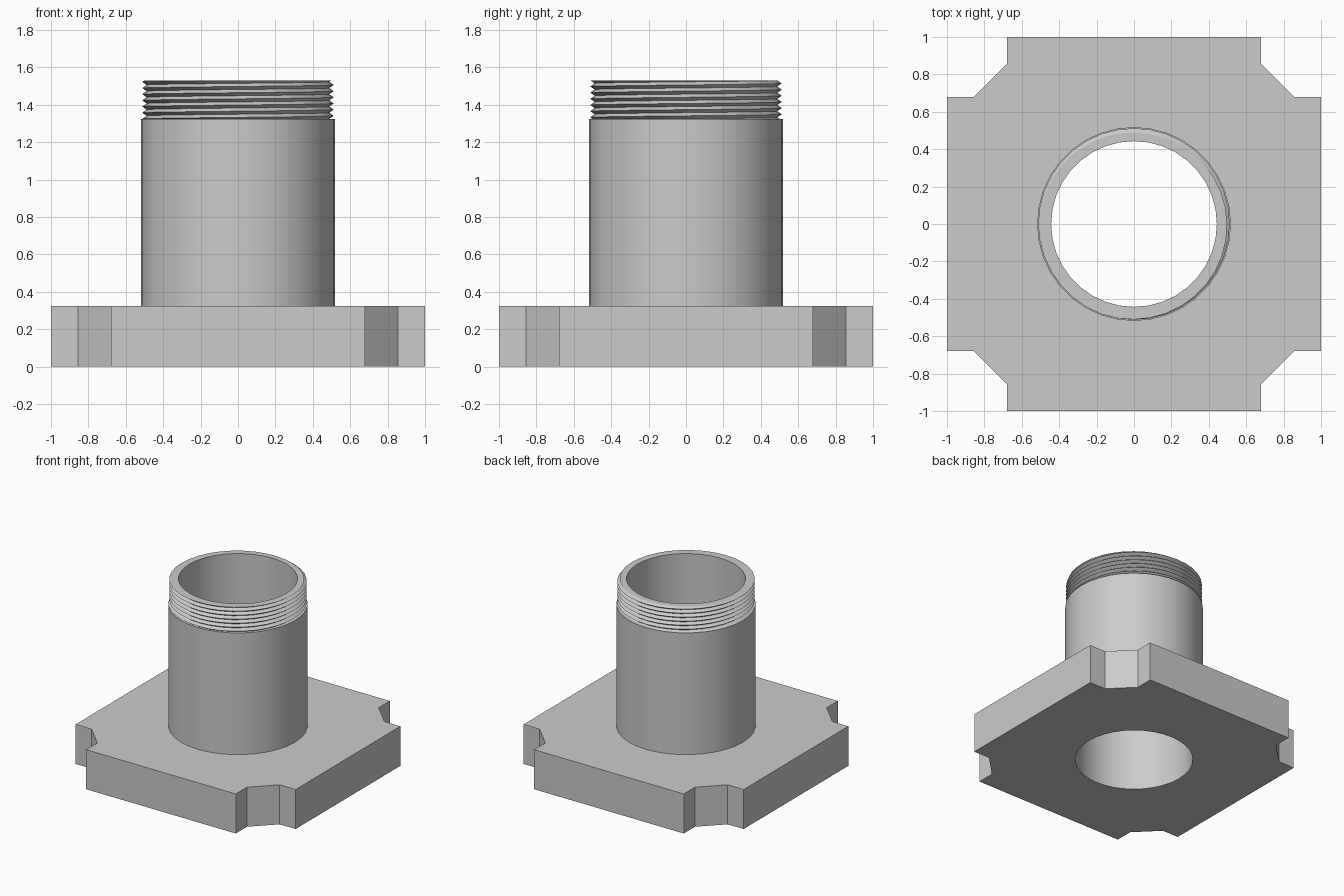
import bpy, bmesh
from math import sin, cos, pi, radians

cube = bpy.data.objects.get("Cube")
if cube:
    bpy.data.objects.remove(cube)

SEGMENTS = 36
BORE = 0.443
BODY = 0.518
PLATE_TOP, SHOULDER, TOP = 0.325, 1.325, 1.53
ROOT, CREST, PITCH = 0.488, 0.512, 0.033

steel = bpy.data.materials.new("grey steel")
steel.use_nodes = True
steel.diffuse_color = (0.6, 0.6, 0.6, 1)
steel.node_tree.nodes["Principled BSDF"].inputs["Base Color"].default_value = (0.6, 0.6, 0.6, 1)


def finish(bm, name):
    bmesh.ops.recalc_face_normals(bm, faces=bm.faces)
    mesh = bpy.data.meshes.new(name)
    bm.to_mesh(mesh)
    bm.free()
    mesh.materials.append(steel)
    obj = bpy.data.objects.new(name, mesh)
    bpy.context.collection.objects.link(obj)
    bpy.ops.object.select_all(action='DESELECT')
    obj.select_set(True)
    bpy.context.view_layer.objects.active = obj
    bpy.ops.object.shade_smooth_by_angle(angle=radians(25))
    return obj


def loop(bm, points):
    verts = [bm.verts.new((x, y, 0)) for x, y in points]
    for a, b in zip(verts, verts[1:] + verts[:1]):
        bm.edges.new((a, b))


# Base plate: square with notched, chamfered corners and a round bore
outline = []
corner = [(1, 0.68), (0.855, 0.68), (0.68, 0.855), (0.68, 1)]
for quarter in range(4):
    outline += corner
    corner = [(-y, x) for x, y in corner]
circle = [(BORE * cos(2 * pi * i / SEGMENTS), BORE * sin(2 * pi * i / SEGMENTS))
          for i in range(SEGMENTS)]
bm = bmesh.new()
loop(bm, outline)
loop(bm, circle)
bmesh.ops.triangle_fill(bm, edges=bm.edges[:], use_beauty=True)
top = bmesh.ops.extrude_face_region(bm, geom=bm.faces[:])["geom"]
bmesh.ops.translate(bm, vec=(0, 0, PLATE_TOP),
                    verts=[g for g in top if isinstance(g, bmesh.types.BMVert)])
finish(bm, "base_plate")


# Pipe: plain body and a helical thread on the upper end
def thread_radius(z, turn):
    phase = ((z - SHOULDER) / PITCH - turn) % 1
    return ROOT + (CREST - ROOT) * (1 - abs(2 * phase - 1))


def pipe_section(turn):
    section = [(BORE, PLATE_TOP), (BODY, PLATE_TOP), (BODY, SHOULDER)]
    for k in range(-2, 15):
        z = SHOULDER + PITCH * (turn + k / 2)
        z = min(max(z, SHOULDER), TOP)
        section.append((thread_radius(z, turn), z))
    return section + [(BORE, TOP), (BORE, PLATE_TOP)]


bm = bmesh.new()
columns = []
for i in range(SEGMENTS + 1):
    turn = i / SEGMENTS
    a = 2 * pi * turn
    columns.append([bm.verts.new((r * cos(a), r * sin(a), z))
                    for r, z in pipe_section(turn)])
for left, right in zip(columns, columns[1:]):
    for k in range(1, len(left) - 1):
        bm.faces.new((left[k], right[k], right[k + 1], left[k + 1]))
bmesh.ops.remove_doubles(bm, verts=bm.verts[:], dist=0.0002)
bmesh.ops.delete(bm, geom=[v for v in bm.verts if not v.link_faces], context='VERTS')
finish(bm, "threaded_pipe")
